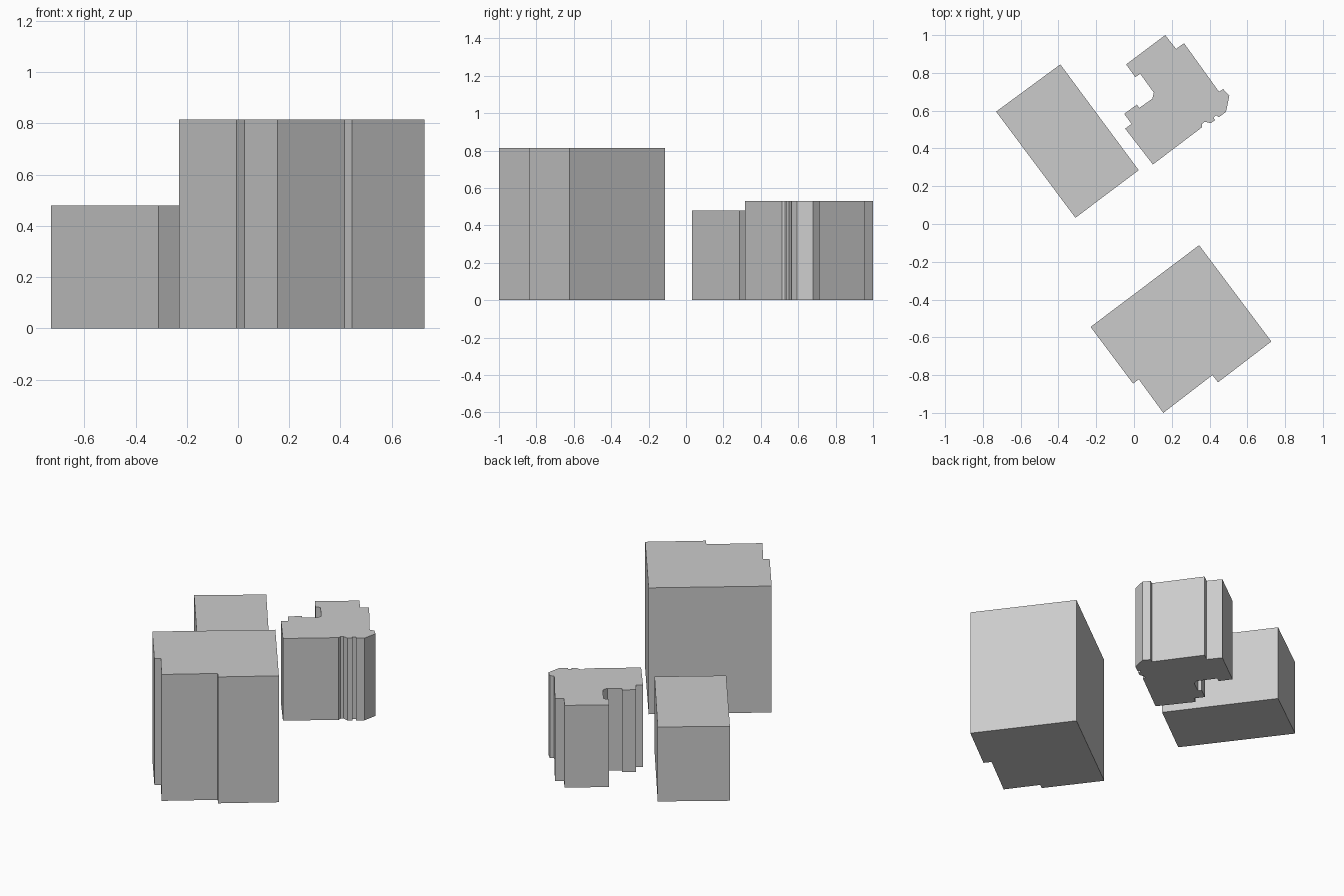
import bpy, bmesh


def block(name, outline, height):
    """Extrude a footprint outline up from the ground."""
    bm = bmesh.new()
    base = bm.faces.new([bm.verts.new((x, y, 0)) for x, y in outline])
    top = bmesh.ops.extrude_face_region(bm, geom=[base], use_keep_orig=True)["geom"]
    verts = [v for v in top if isinstance(v, bmesh.types.BMVert)]
    bmesh.ops.translate(bm, verts=verts, vec=(0, 0, height))
    bmesh.ops.recalc_face_normals(bm, faces=bm.faces)
    mesh = bpy.data.meshes.new(name)
    bm.to_mesh(mesh)
    bm.free()
    obj = bpy.data.objects.new(name, mesh)
    bpy.context.collection.objects.link(obj)
    return obj


# Low plain building
block("low_building", [(-0.39, 0.845), (-0.73, 0.595), (-0.31, 0.033), (0.025, 0.285)], 0.48)

# Tall building with stepped front
block("tall_building", [
    (0.345, -0.112), (-0.23, -0.545), (-0.005, -0.845), (0.025, -0.822),
    (0.155, -1.0), (0.415, -0.80), (0.445, -0.838), (0.727, -0.622)], 0.815)

# Courtyard building with recess and bays
block("courtyard_building", [
    (0.165, 1.0),
    # recessed courtyard side
    (-0.042, 0.845), (0.007, 0.778), (0.033, 0.795), (0.105, 0.695),
    (0.097, 0.663), (0.027, 0.614), (0.015, 0.632), (-0.052, 0.583),
    (-0.013, 0.53), (-0.047, 0.505), (0.10, 0.315),
    # front bays
    (0.36, 0.512), (0.36, 0.53), (0.375, 0.541), (0.407, 0.534),
    (0.43, 0.551), (0.42, 0.563), (0.437, 0.577), (0.447, 0.564),
    (0.487, 0.593),
    # outer side
    (0.505, 0.68), (0.472, 0.714), (0.45, 0.70), (0.265, 0.957), (0.223, 0.927)], 0.53)
